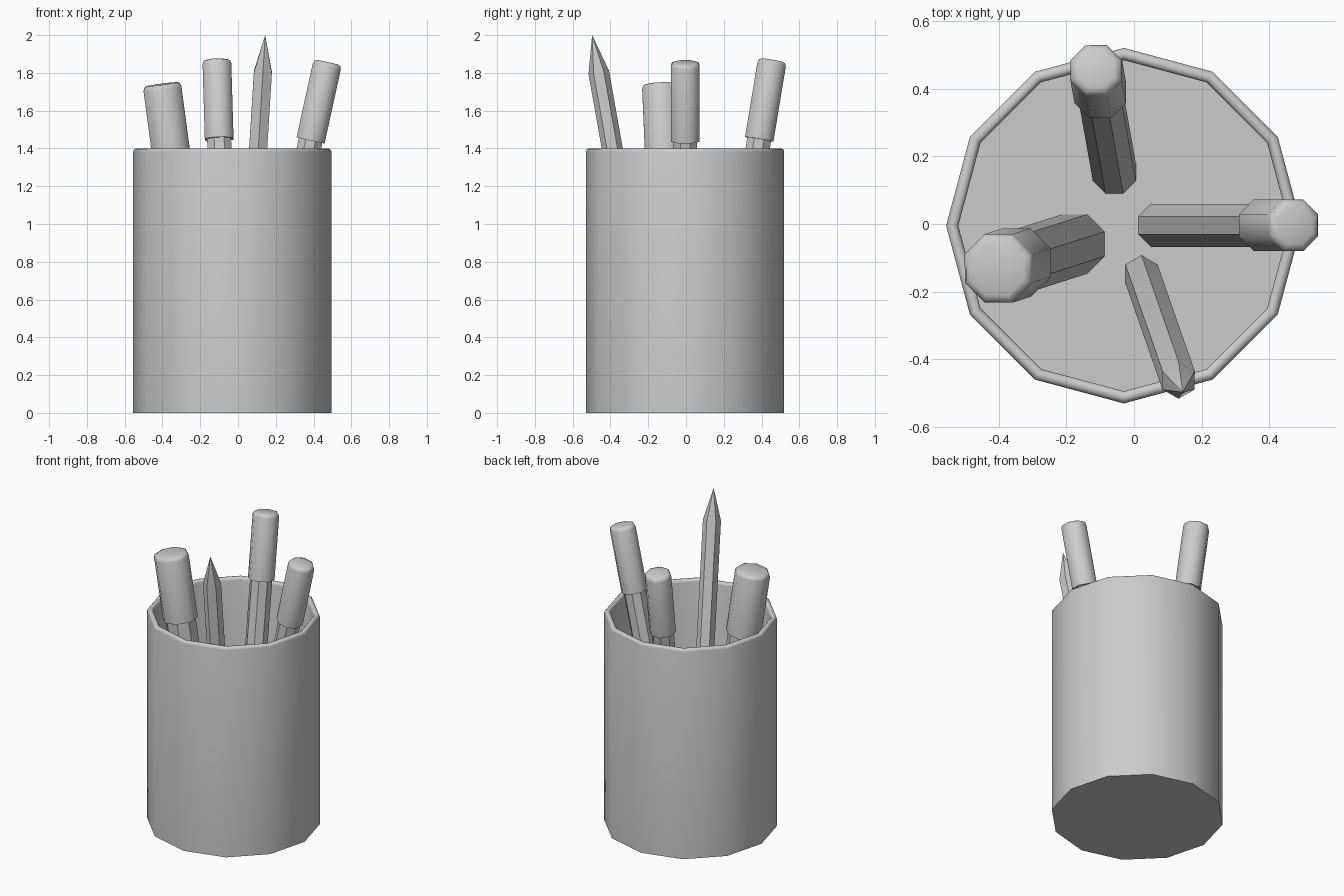
import bpy, bmesh, math
from mathutils import Vector

if "Cube" in bpy.data.objects:
    bpy.data.objects.remove(bpy.data.objects["Cube"])

UP = Vector((0, 0, 1))


def lathe(name, profile, sides, phase=0.0, base=(0, 0, 0), axis=UP, smooth=30):
    """Turn an (r, z) profile around z, then tilt it along axis from base."""
    bm = bmesh.new()
    rings = []
    for r, z in profile:
        if r == 0:
            rings.append([bm.verts.new((0, 0, z))])
        else:
            rings.append([bm.verts.new((r * math.cos(phase + math.tau * i / sides),
                                        r * math.sin(phase + math.tau * i / sides), z))
                          for i in range(sides)])
    for a, b in zip(rings, rings[1:]):
        for i in range(sides):
            j = (i + 1) % sides
            if len(a) == 1:
                bm.faces.new((a[0], b[j], b[i]))
            elif len(b) == 1:
                bm.faces.new((a[i], a[j], b[0]))
            else:
                bm.faces.new((a[i], a[j], b[j], b[i]))
    bmesh.ops.recalc_face_normals(bm, faces=bm.faces)
    me = bpy.data.meshes.new(name)
    bm.to_mesh(me)
    bm.free()
    ob = bpy.data.objects.new(name, me)
    bpy.context.collection.objects.link(ob)
    ob.location = base
    ob.rotation_mode = 'QUATERNION'
    ob.rotation_quaternion = UP.rotation_difference(Vector(axis))
    bpy.ops.object.select_all(action='DESELECT')
    ob.select_set(True)
    bpy.context.view_layer.objects.active = ob
    bpy.ops.object.shade_smooth_by_angle(angle=math.radians(smooth))
    return ob


def pen(name, bottom, top, body_r, cap_r, cap_len):
    """Eight-sided barrel with a wider rounded cap; radii are to the flats."""
    a, b = Vector(bottom), Vector(top)
    length = (b - a).length
    k = 1 / math.cos(math.pi / 8)
    z0 = length - cap_len
    br, cr = body_r * k, cap_r * k
    lathe(name + "_body", [(0, 0), (br, 0), (br, z0 + 0.02), (0, z0 + 0.02)],
          8, math.pi / 8, a, b - a, 30)
    lathe(name + "_cap", [(0, z0), (cr, z0), (cr, length - 0.024),
                          (cr - 0.007, length - 0.007), (cr - 0.024, length), (0, length)],
          8, math.pi / 8, a, b - a, 50)


# Twelve-sided cup with rounded rim and inner floor
R, H, W, FLOOR = 0.525, 1.4, 0.036, 0.04
rim = [(R - W / 2 + W / 2 * math.cos(t), H - 0.018 + 0.018 * math.sin(t))
       for t in [math.pi * i / 6 for i in range(7)]]
lathe("cup", [(0, 0), (R, 0)] + rim + [(R - W, FLOOR), (0, FLOOR)],
      12, 0, (-0.03, -0.005, 0), UP, 40)

# Two capped pens and a thicker marker
pen("right_pen", (0.075, -0.004, 0.03), (0.475, -0.004, 1.857), 0.0635, 0.076, 0.425)
pen("back_pen", (-0.058, 0.153, 0.03), (-0.112, 0.457, 1.868), 0.0635, 0.076, 0.425)
pen("left_marker", (-0.175, -0.059, 0.03), (-0.403, -0.132, 1.74), 0.088, 0.101, 0.43)

# Six-sided sharpened pencil
a, b = Vector((0.022, -0.147, 0.03)), Vector((0.144, -0.497, 2.0))
n = (b - a).length
lathe("pencil", [(0, 0), (0.055, 0), (0.055, n - 0.2), (0, n)],
      6, math.pi / 2, a, b - a, 20)
